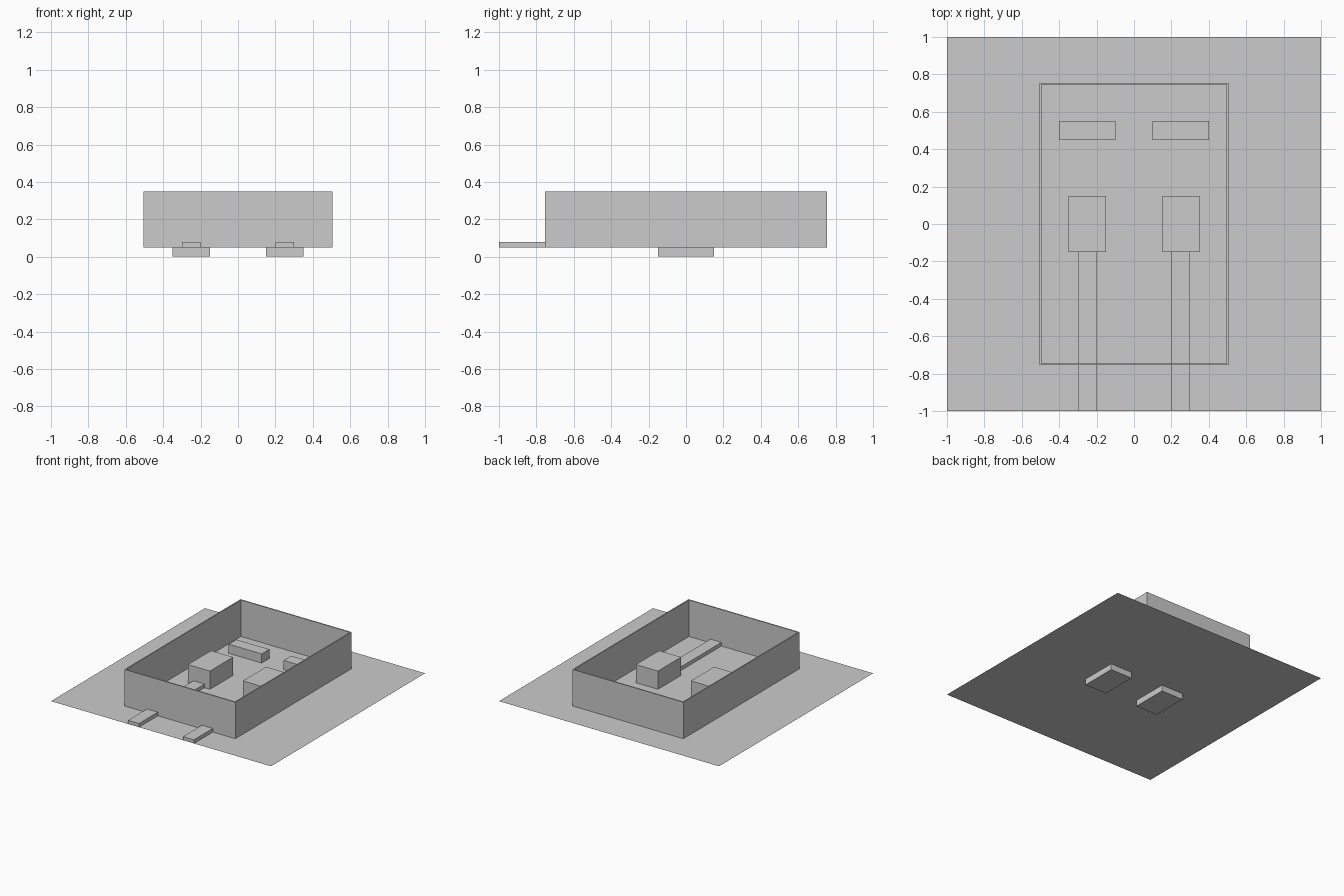
import bpy
import bmesh

if "Cube" in bpy.data.objects:
    bpy.data.objects.remove(bpy.data.objects["Cube"])


def make_object(name, bm):
    mesh = bpy.data.meshes.new(name)
    bm.to_mesh(mesh)
    bm.free()
    obj = bpy.data.objects.new(name, mesh)
    bpy.context.collection.objects.link(obj)
    return obj


def box(name, x, y, z):
    """Axis-aligned box from (min, max) ranges."""
    bm = bmesh.new()
    bmesh.ops.create_cube(bm, size=1)
    for v in bm.verts:
        v.co = [r[0] + (c + 0.5) * (r[1] - r[0]) for c, r in zip(v.co, (x, y, z))]
    return make_object(name, bm)


def mirrored_box(name, x, y, z):
    """Box on the right with its twin on the left."""
    obj = box(name, x, y, z)
    obj.modifiers.new("mirror", 'MIRROR')
    return obj


FLOOR = 0.05

# Thin square ground sheet
bm = bmesh.new()
bmesh.ops.create_grid(bm, x_segments=1, y_segments=1, size=1)
bmesh.ops.translate(bm, verts=bm.verts, vec=(0, 0, FLOOR))
make_object("ground_sheet", bm)

# Four thin walls, open at the top, centred on their outline
walls = box("walls", (-0.5, 0.5), (-0.75, 0.75), (FLOOR, 0.35))
bm = bmesh.new()
bm.from_mesh(walls.data)
caps = [f for f in bm.faces if abs(f.normal.z) > 0.5]
bmesh.ops.delete(bm, geom=caps, context='FACES_ONLY')
bm.to_mesh(walls.data)
bm.free()
solid = walls.modifiers.new("thickness", 'SOLIDIFY')
solid.thickness = 0.01
solid.offset = 0
solid.use_even_offset = True

# Blocks sunk through the sheet, low rear bars, and strips running to the front
mirrored_box("block", (0.15, 0.35), (-0.15, 0.15), (0, 0.2))
mirrored_box("rear_bar", (0.1, 0.4), (0.45, 0.55), (FLOOR, 0.125))
mirrored_box("front_strip", (0.2, 0.3), (-1, -0.15), (FLOOR, 0.08))
